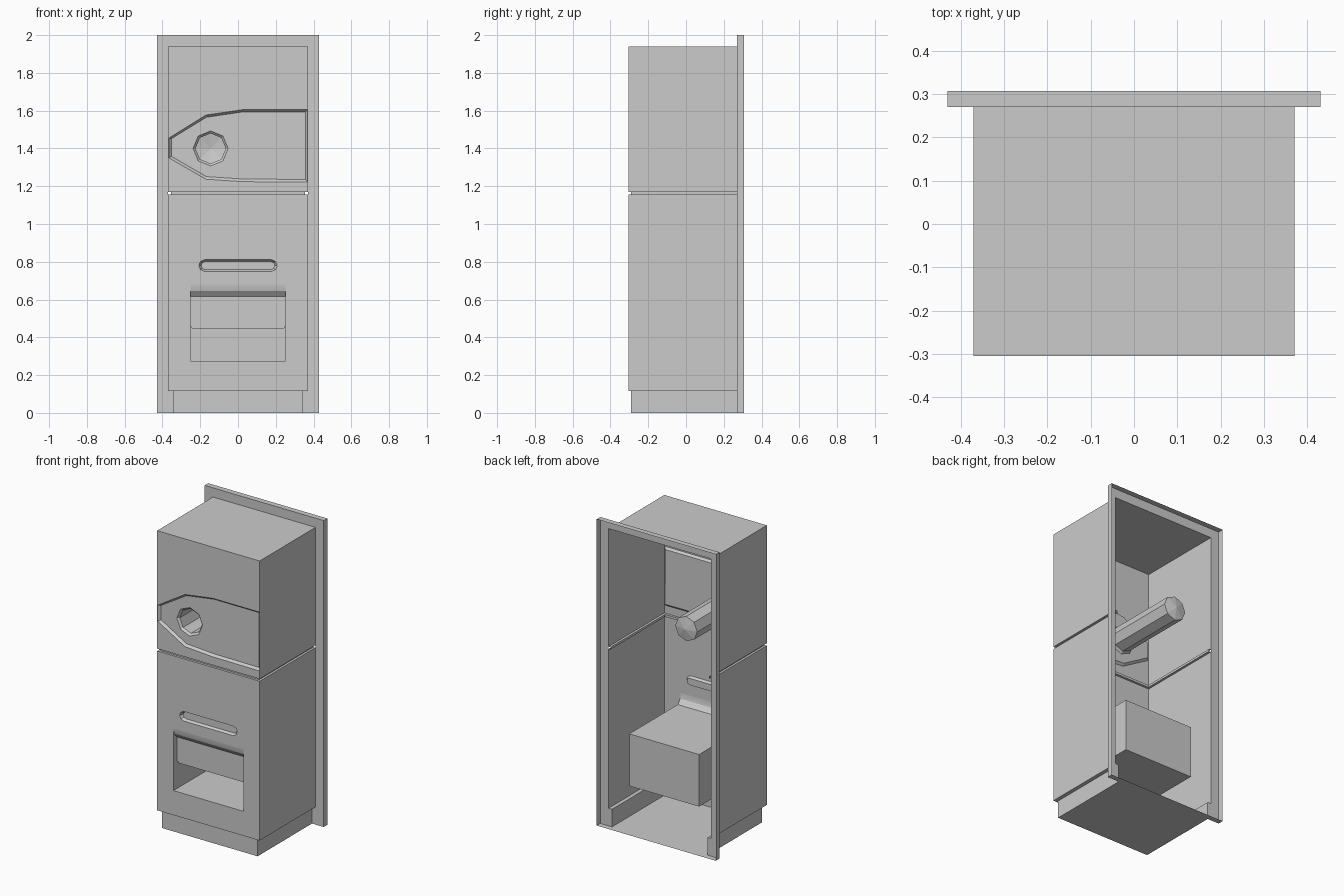
import bpy, bmesh, math
from mathutils import Vector

if "Cube" in bpy.data.objects:
    bpy.data.objects.remove(bpy.data.objects["Cube"])

FRONT, BACK, SEAM = -0.305, 0.27, -0.29


def ring(bm, pts):
    return [bm.verts.new(p) for p in pts]


def bridge(bm, a, b, closed=True, skip=()):
    n = len(a)
    for i in range(n if closed else n - 1):
        if i not in skip:
            j = (i + 1) % n
            bm.faces.new((a[i], a[j], b[j], b[i]))


def fill(bm, *loops):
    # fill a flat outline, treating inner loops as holes
    edges = []
    for l in loops:
        for i, v in enumerate(l):
            w = l[(i + 1) % len(l)]
            edges.append(bm.edges.get((v, w)) or bm.edges.new((v, w)))
    bmesh.ops.triangle_fill(bm, edges=edges, use_beauty=True, normal=(0, -1, 0))


def finish(bm, name, ref, outward):
    # make normals consistent, then orient them relative to a reference point
    bmesh.ops.recalc_face_normals(bm, faces=bm.faces[:])
    bm.faces.ensure_lookup_table()
    f = bm.faces[0]
    f.normal_update()
    d = (f.calc_center_median() - Vector(ref)).dot(f.normal)
    if (d > 0) != outward:
        bmesh.ops.reverse_faces(bm, faces=bm.faces[:])
    me = bpy.data.meshes.new(name)
    bm.to_mesh(me)
    bm.free()
    ob = bpy.data.objects.new(name, me)
    bpy.context.collection.objects.link(ob)
    return ob


def at(y, pts):
    return [(x, y, z) for x, z in pts]


def rect(x, z0, z1):
    return [(-x, z0), (x, z0), (x, z1), (-x, z1)]


def polygon(cx, cz, r, n=8):
    return [(cx + r * math.sin(k * math.tau / n), cz + r * math.cos(k * math.tau / n))
            for k in range(n)]


def capsule(half, r, cz, n=4):
    pts = []
    for s in (1, -1):
        for k in range(n + 1):
            a = -math.pi / 2 + math.pi * k / n
            pts.append((s * (half - r + r * math.cos(a)), cz + s * r * math.sin(a)))
    return pts


# cabinet shell: plinth, lower body, seam groove and upper body, open at the back
bm = bmesh.new()
levels = [(0.345, SEAM, 0), (0.345, SEAM, 0.115), (0.37, FRONT, 0.115), (0.37, FRONT, 1.155),
          (0.355, SEAM, 1.155), (0.355, SEAM, 1.17), (0.37, FRONT, 1.17), (0.37, FRONT, 1.94)]
rows = [ring(bm, [(-x, BACK, z), (-x, y, z), (x, y, z), (x, BACK, z)]) for x, y, z in levels]
for i in range(len(rows) - 1):
    bridge(bm, rows[i], rows[i + 1], closed=False, skip=(1,) if i in (2, 6) else ())
bm.faces.new(rows[0])
bm.faces.new(rows[-1])
finish(bm, "cabinet_shell", (0, 0, 0.05), True)

# rear mounting flange, hollow behind
bm = bmesh.new()
outer = [(-0.43, 0), (-0.43, 2), (0.43, 2), (0.43, 0)]
inner = [(0.345, 0), (0.345, 0.115), (0.37, 0.115), (0.37, 1.94)]
inner += [(-x, z) for x, z in reversed(inner)]
rim = ring(bm, at(BACK, outer + inner))
back = ring(bm, at(0.307, outer))
bridge(bm, rim[:4], back, closed=False)
fill(bm, rim)
bm.faces.new((rim[3], rim[4], rim[11], rim[0], back[0], back[3]))
finish(bm, "rear_flange", (0, 0.29, 1), True)

# outlines shared by the front panels and their recesses
slot_out, slot_in = capsule(0.208, 0.031, 0.78), capsule(0.195, 0.022, 0.78)
recess_out = [(-0.366, 1.455), (-0.17, 1.577), (0.03, 1.606), (0.367, 1.606),
              (0.368, 1.222), (0.03, 1.224), (-0.17, 1.237), (-0.29, 1.306), (-0.366, 1.35)]
recess_in = [(-0.352, 1.452), (-0.167, 1.565), (0.03, 1.594), (0.357, 1.594),
             (0.357, 1.236), (0.03, 1.238), (-0.167, 1.251), (-0.285, 1.319), (-0.352, 1.358)]
tube = (-0.145, 1.4)

# front panels with their openings
for name, z0, z1, holes in (
        ("lower_front_panel", 0.115, 1.155, [slot_out, rect(0.252, 0.275, 0.68)]),
        ("upper_front_panel", 1.17, 1.94, [recess_out])):
    bm = bmesh.new()
    fill(bm, *[ring(bm, at(FRONT, p)) for p in [rect(0.37, z0, z1)] + holes])
    finish(bm, name, (0, 0, 1), True)

# shallow curved recess around the tube
bm = bmesh.new()
a, b = ring(bm, at(FRONT, recess_out)), ring(bm, at(-0.291, recess_in))
bridge(bm, a, b)
fill(bm, b, ring(bm, at(-0.291, polygon(*tube, 0.093))))
finish(bm, "curved_recess", (0, -1, 1.4), False)

# eight-sided blind tube
bm = bmesh.new()
rings = [ring(bm, at(y, polygon(*tube, r)))
         for y, r in ((-0.291, 0.093), (-0.278, 0.08), (0.205, 0.08))]
for a, b in zip(rings, rings[1:]):
    bridge(bm, a, b)
tip = bm.verts.new((tube[0], 0.22, tube[1]))
for i in range(8):
    bm.faces.new((rings[-1][i], rings[-1][(i + 1) % 8], tip))
finish(bm, "blind_tube", (tube[0], -0.35, tube[1]), False)

# rounded slot recess
bm = bmesh.new()
a, b = ring(bm, at(FRONT, slot_out)), ring(bm, at(-0.288, slot_in))
bridge(bm, a, b)
bm.faces.new(b)
finish(bm, "slot_recess", (0, -1, 0.78), False)

# dispensing niche with a rolled upper lip
bm = bmesh.new()
profile = [(FRONT, 0.68), (-0.303, 0.66), (-0.299, 0.645), (-0.275, 0.615),
           (0.225, 0.615), (0.225, 0.275), (FRONT, 0.275)]
sides = [ring(bm, [(x, y, z) for y, z in profile]) for x in (-0.252, 0.252)]
bridge(bm, *sides, closed=False)
for s in sides:
    bm.faces.new(s)
niche = finish(bm, "dispensing_niche", (0, -0.4, 0.5), False)
bpy.context.view_layer.objects.active = niche
niche.select_set(True)
bpy.ops.object.shade_smooth_by_angle(angle=math.radians(20))

# hanging flap with rounded lower corners
bm = bmesh.new()
corner = [(0.252 - 0.02 + 0.02 * math.cos(t), 0.465 - 0.02 * math.sin(t))
          for t in (0, math.pi / 6, math.pi / 3, math.pi / 2)]
right = [(0.252, 0.615)] + corner
bm.faces.new(ring(bm, at(-0.27, right + [(-x, z) for x, z in reversed(right)])))
finish(bm, "niche_flap", (0, 0, 0.5), True)
